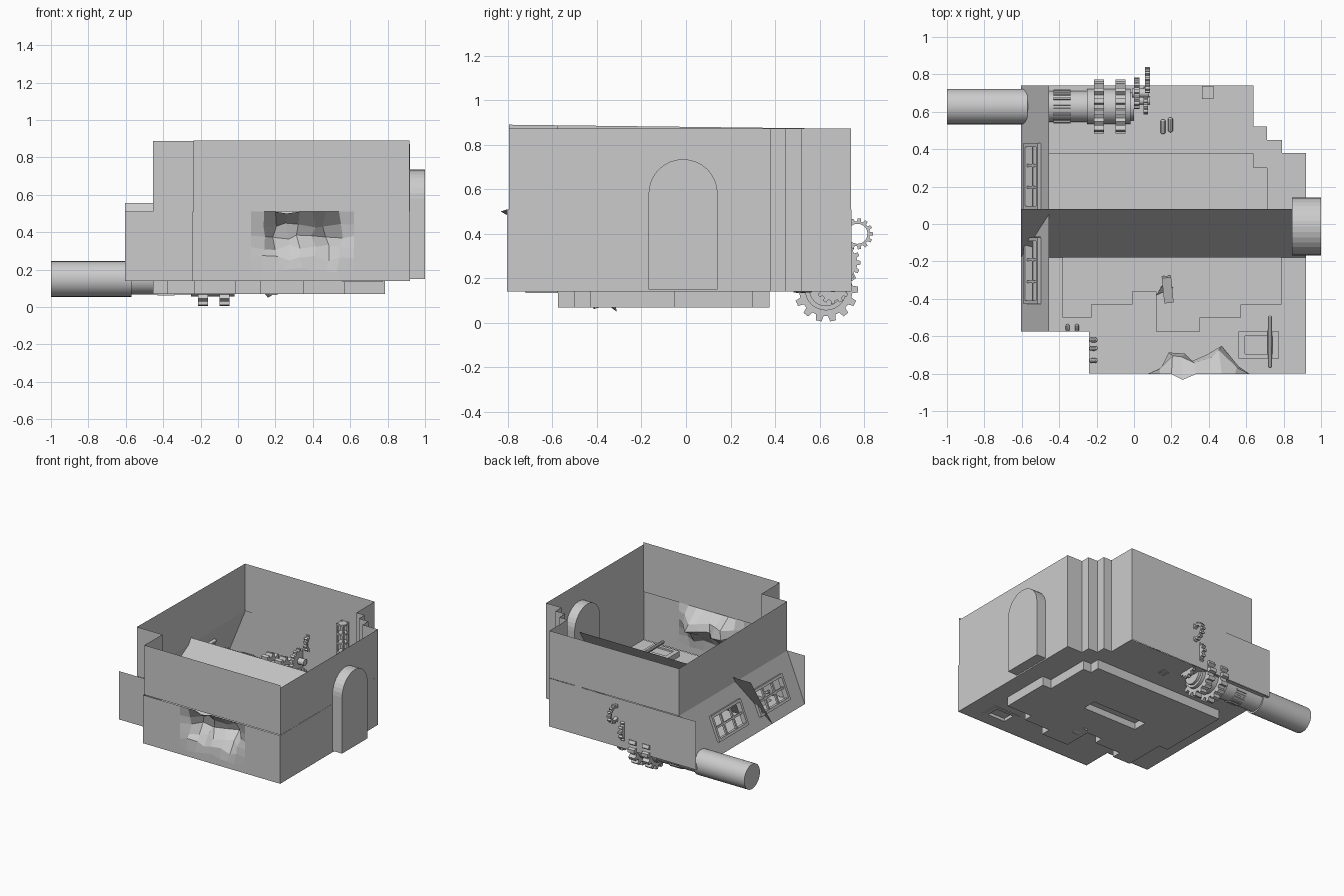
import bpy, bmesh, math, random
from mathutils import Vector, Matrix
from mathutils.geometry import tessellate_polygon

if "Cube" in bpy.data.objects:
    bpy.data.objects.remove(bpy.data.objects["Cube"])

random.seed(4)


def mesh_object(name, verts, faces, recalc=False):
    me = bpy.data.meshes.new(name)
    me.from_pydata(verts, [], faces)
    if recalc:
        bm = bmesh.new()
        bm.from_mesh(me)
        bmesh.ops.recalc_face_normals(bm, faces=bm.faces)
        bm.to_mesh(me)
        bm.free()
    ob = bpy.data.objects.new(name, me)
    bpy.context.collection.objects.link(ob)
    return ob


def box(name, lo, hi, matrix=None):
    v = [(x, y, z) for x in (lo[0], hi[0]) for y in (lo[1], hi[1]) for z in (lo[2], hi[2])]
    f = [(0, 1, 3, 2), (4, 6, 7, 5), (0, 4, 5, 1), (2, 3, 7, 6), (0, 2, 6, 4), (1, 5, 7, 3)]
    ob = mesh_object(name, v, f, True)
    if matrix:
        ob.matrix_world = matrix
    return ob


def prism_x(name, outline, x0, x1):
    """Extrude a (y, z) outline along x."""
    n = len(outline)
    v = [(x, y, z) for x in (x0, x1) for y, z in outline]
    f = [tuple(range(n)), tuple(range(n, 2 * n))]
    f += [(i, (i + 1) % n, n + (i + 1) % n, n + i) for i in range(n)]
    return mesh_object(name, v, f, True)


def circle(cy, cz, r, n=32):
    return [(cy + r * math.cos(2 * math.pi * i / n), cz + r * math.sin(2 * math.pi * i / n)) for i in range(n)]


def cylinder_x(name, x0, x1, cy, cz, r):
    ob = prism_x(name, circle(cy, cz, r), x0, x1)
    bpy.context.view_layer.objects.active = ob
    ob.select_set(True)
    bpy.ops.object.shade_smooth_by_angle()
    ob.select_set(False)


def gear(name, x0, x1, cy, cz, r, teeth, depth, hole):
    """Toothed ring along x."""
    outer, inner = [], []
    for i in range(teeth):
        for frac, rad in ((-.32, r - depth), (-.2, r), (.2, r), (.32, r - depth)):
            a = 2 * math.pi * (i + frac) / teeth
            c, s = math.cos(a), math.sin(a)
            outer.append((cy + rad * c, cz + rad * s))
            inner.append((cy + hole * c, cz + hole * s))
    n = len(outer)
    v = [(x, y, z) for x in (x0, x1) for y, z in outer + inner]
    f = []
    for i in range(n):
        j = (i + 1) % n
        f += [(i, j, n + j, n + i), (2 * n + i, 2 * n + j, 3 * n + j, 3 * n + i),
              (i, j, 2 * n + j, 2 * n + i), (n + i, n + j, 3 * n + j, 3 * n + i)]
    mesh_object(name, v, f, True)


def wall_strip(name, pts, z0, top):
    """Thin vertical sheet along an open path."""
    n = len(pts)
    v = [(x, y, z0) for x, y in pts] + [(x, y, top(y)) for x, y in pts]
    mesh_object(name, v, [(i, i + 1, n + i + 1, n + i) for i in range(n - 1)])


# Floor with sunken centre
steps = [(.92, .38), (.79, .38), (.79, .45), (.71, .45), (.71, .52), (.64, .52), (.64, .74)]
outer = [(-.605, -.575), (-.24, -.575), (-.24, -.8), (.92, -.8)] + steps + [(-.605, .74)]
pit = [(-.455, .375), (.64, .375), (.64, .30), (.71, .30), (.71, -.05), (.785, -.05), (.785, -.43),
       (.57, -.43), (.57, -.5), (.35, -.5), (.35, -.575), (.12, -.575), (.12, -.36), (-.01, -.36),
       (-.01, -.43), (-.23, -.43), (-.23, -.5), (-.38, -.5), (-.38, -.18), (-.455, -.18)]
hatch = [(.59, -.60), (.74, -.60), (.74, -.695), (.59, -.695)]
slot = [(-.1, .0), (.36, .0), (.36, -.11), (-.1, -.11)]


def flat(name, loops, z):
    loops = [[Vector((x, y, z)) for x, y in lp] for lp in loops]
    tris = tessellate_polygon(loops)
    mesh_object(name, [p for lp in loops for p in lp], [tuple(t) for t in tris], True)


flat("floor", [outer, pit, hatch], .14)
flat("sunken_floor", [pit, slot], .07)
wall_strip("sunken_floor_sides", pit + pit[:1], .07, lambda y: .14)
wall_strip("floor_slot_sides", slot + slot[:1], .07, lambda y: .12)
flat("floor_slot_top", [slot], .12)

# Walls: lower course stands a hair proud of the upper course
low = lambda y: .51
wall_strip("lower_walls", [(.92, -.803)] + steps + [(.64, .743), (-.605, .743)], .14, low)
wall_strip("lower_corner_walls", [(-.605, -.578), (-.243, -.578), (-.243, -.803)], .14, low)
rim = lambda y: .885 - .008 * (y + .8)
wall_strip("upper_walls", [(-.455, .735), (-.455, -.575), (-.238, -.575), (-.238, -.795), (.918, -.795)], .51,
           lambda y: .89 - .012 * (y + .8))
wall_strip("upper_side_walls", [(.918, -.795)] + steps + [(-.455, .735)], .51, lambda y: .872)

# Lower front wall with a crumpled dent
xs = [-.243, .07, .14, .20, .26, .33, .40, .47, .54, .62, .92]
zs = [.14, .20, .26, .32, .38, .44, .51]
verts, faces = [], []
for k, z in enumerate(zs):
    for i, x in enumerate(xs):
        px, pz, y = x, z, -.803
        if 1 < i < 9 and 0 < k < 6:
            d = .13 * math.exp(-((x - .22) / .07) ** 2) + .16 * math.exp(-((x - .46) / .07) ** 2)
            d += .06 * math.exp(-((x - .34) / .08) ** 2)
            y += d * math.exp(-((z - .40) / .085) ** 2)
            px += random.uniform(-.02, .02)
            pz += random.uniform(-.018, .018)
        if k == 6 and i == 4:
            y, pz = -.833, .50
        verts.append((px, y, pz))
n = len(xs)
for k in range(len(zs) - 1):
    for i in range(n - 1):
        a = k * n + i
        faces.append((a, a + 1, a + n + 1, a + n))
mesh_object("dented_front_wall", verts, faces)

# Sloped left wall with two window openings
ys, ts = [-.575, -.43, -.07, .08, .43, .74], [0, .23, .70, 1]
slope_pt = lambda y, t: (-.605 + .15 * t, y, .14 + .37 * t)
verts = [slope_pt(y, t) for y in ys for t in ts]
faces = [(4 * i + j, 4 * i + j + 1, 4 * i + j + 5, 4 * i + j + 4)
         for i in range(5) for j in range(3) if not (j == 1 and i in (1, 3))]
mesh_object("sloped_left_wall", verts, faces)

# Window lattices lying in the slope (local y along wall, local z up the slope)
tilt = math.atan2(.15, .37)
for yc in (-.25, .255):
    m = Matrix.Translation(slope_pt(yc, .465)) @ Matrix.Rotation(tilt, 4, 'Y')
    for s in (-1, 1):
        box("window_side", (-.02, s * .168 - .01, -.095), (.02, s * .168 + .01, .095), m)
        box("window_rail", (-.02, -.175, s * .088 - .01), (.02, .175, s * .088 + .01), m)
        box("window_bar", (-.008, s * .058 - .007, -.09), (.008, s * .058 + .007, .09), m)
    box("window_crossbar", (-.008, -.17, -.007), (.008, .17, .007), m)

# Sloped divider across the room
mesh_object("sloped_divider", [(-.605, -.18, .14), (.92, -.18, .14), (.92, .08, .555), (-.605, .08, .555)],
            [(0, 1, 2, 3)])

# Arched door block
arch = [(-.168, .15), (.142, .15)]
arch += [(-.013 + .155 * math.cos(math.pi * i / 16), .58 + .155 * math.sin(math.pi * i / 16)) for i in range(17)]
prism_x("arched_door", arch, .845, 1.0)

# Drive shaft and gear train
cy, cz = .628, .15
cylinder_x("outer_pipe", -1.0, -.57, cy, cz, .095)
cylinder_x("shaft", -.57, -.25, cy, cz, .083)
gear("shaft_spline", -.43, -.34, cy, cz, .09, 18, .012, .07)
cylinder_x("gear_drum", -.25, -.02, cy, cz, .094)
cylinder_x("drum_end", -.02, .0, cy, cz, .075)
for x in (-.215, -.1):
    gear("big_gear", x, x + .055, cy, cz, .145, 14, .025, .085)
gear("end_gear", .05, .075, .66, .16, .075, 12, .014, .02)
cylinder_x("end_axle", 0, .085, .66, .16, .022)
gear("middle_gear", 0, .03, .70, .27, .085, 13, .015, .02)
cylinder_x("middle_axle", -.01, .08, .70, .27, .024)
gear("ring_gear", .058, .085, .77, .40, .07, 13, .014, .045)

# Floor hatch frame and lever
for y in (-.7075, -.5875):
    box("hatch_rail", (.56, y - .0125, .135), (.775, y + .0125, .18))
for x in (.575, .7575):
    box("hatch_side", (x - .0175, -.72, .135), (x + .0175, -.575, .18))
box("hatch_lid", (.58, -.705, .158), (.75, -.59, .168))


def peg(name, c, r, length, axis):
    """Rounded rod along x or y."""
    bm = bmesh.new()
    bmesh.ops.create_uvsphere(bm, u_segments=10, v_segments=8, radius=r)
    for v in bm.verts:
        if abs(v.co.z) > 1e-5:
            v.co.z += math.copysign(length / 2 - r, v.co.z)
    rot = Matrix.Rotation(math.pi / 2, 4, 'Y' if axis == 'x' else 'X')
    bmesh.ops.transform(bm, matrix=Matrix.Translation(c) @ rot, verts=bm.verts)
    me = bpy.data.meshes.new(name)
    bm.to_mesh(me)
    bm.free()
    bpy.context.collection.objects.link(bpy.data.objects.new(name, me))


peg("hatch_lever", (.727, -.63, .19), .013, .28, 'y')
for x, y in ((.155, .52), (.195, .53)):
    peg("floor_peg", (x, y, .15), .015, .08, 'y')
for x in (-.355, -.305):
    peg("corner_peg", (x, -.555, .16), .011, .04, 'y')
for y in (-.62, -.665, -.73):
    peg("side_peg", (-.217, y, .17), .013, .045, 'x')

# Lattice rack on the back wall
for x in (.37, .42):
    for y in (.675, .73):
        box("rack_post", (x - .006, y - .006, .14), (x + .006, y + .006, .66))
for i in range(8):
    z = .16 + i * .07
    box("rack_shelf", (.364, .67, z - .006), (.426, .738, z + .006))

# Debris in the sunken floor
m = Matrix.Translation((.18, -.35, .10)) @ Matrix.Rotation(.1, 4, 'Z') @ Matrix.Rotation(.25, 4, 'X')
box("debris_block", (-.025, -.07, -.02), (.025, .07, .02), m)
mesh_object("debris_shard", [(.12, -.38, .10), (.15, -.33, .12), (.21, -.34, .08), (.16, -.31, .05)],
            [(0, 1, 2), (0, 2, 3), (0, 3, 1), (1, 3, 2)], True)
